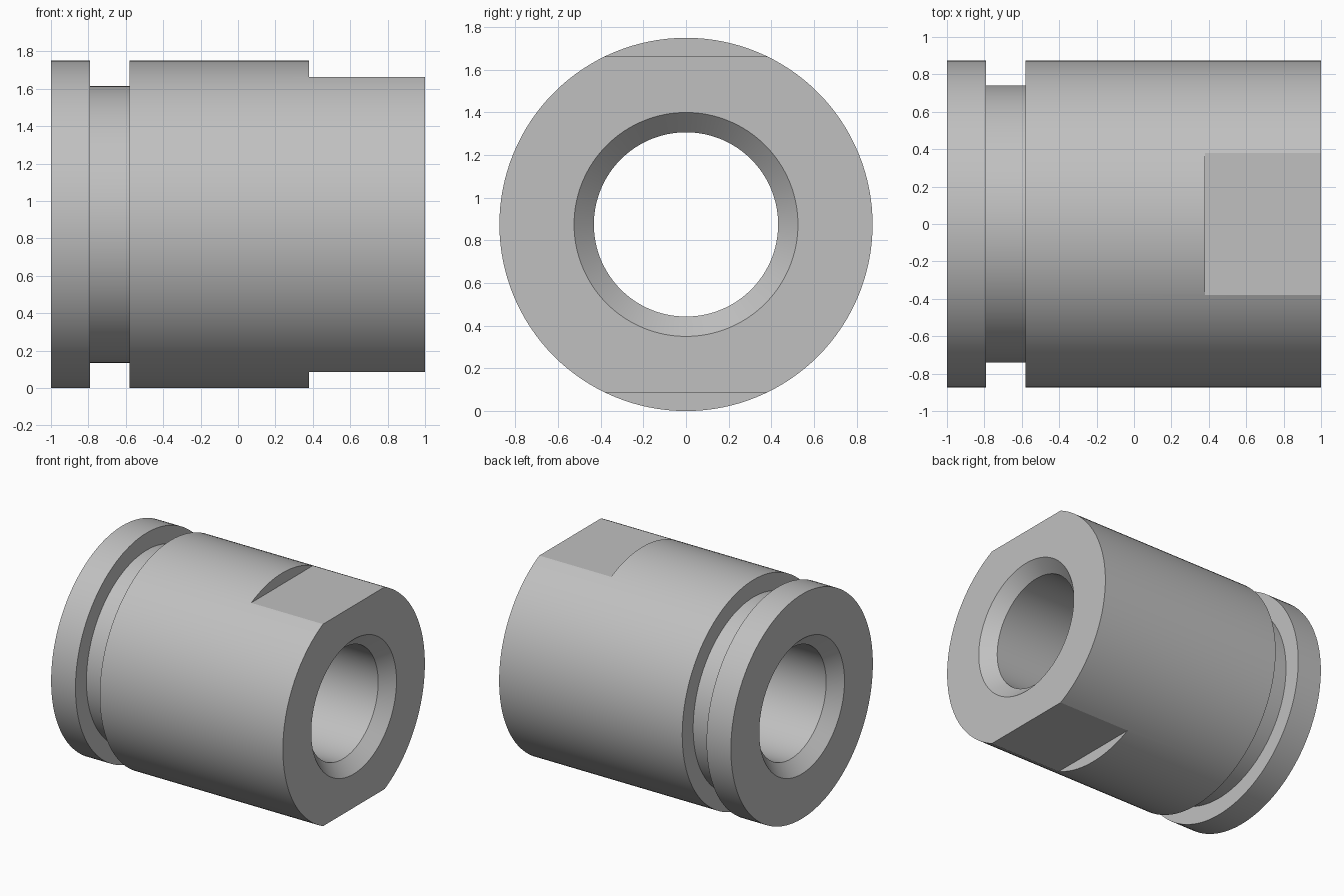
import bpy, bmesh, math
from mathutils import Matrix, Vector

if "Cube" in bpy.data.objects:
    bpy.data.objects.remove(bpy.data.objects["Cube"], do_unlink=True)

RADIUS, GROOVE, BORE, MOUTH = 0.875, 0.74, 0.432, 0.525
CHAMFER = MOUTH - BORE
FLAT = 0.788          # distance of each flat from the axis
FLAT_START = 0.38
SEGMENTS = 128

steel = bpy.data.materials.new("plain grey steel")
steel.use_nodes = True
colour = (0.53, 0.53, 0.53, 1)
steel.diffuse_color = colour
steel.node_tree.nodes["Principled BSDF"].inputs["Base Color"].default_value = colour

# Closed half section of the sleeve: (x, radius)
section = [
    (-1, MOUTH), (-1, RADIUS), (-0.79, RADIUS), (-0.79, GROOVE),
    (-0.58, GROOVE), (-0.58, RADIUS), (1, RADIUS), (1, MOUTH),
    (1 - CHAMFER, BORE), (CHAMFER - 1, BORE),
]

# Turn the section about the x axis
bm = bmesh.new()
verts = [bm.verts.new((x, 0, r)) for x, r in section]
edges = [bm.edges.new((a, b)) for a, b in zip(verts, verts[1:] + verts[:1])]
bmesh.ops.spin(bm, geom=verts + edges, cent=(0, 0, 0), axis=(1, 0, 0),
               angle=math.tau, steps=SEGMENTS, use_merge=True)
bmesh.ops.remove_doubles(bm, verts=bm.verts, dist=0.0001)
bmesh.ops.translate(bm, verts=bm.verts, vec=(0, 0, RADIUS))
bmesh.ops.recalc_face_normals(bm, faces=bm.faces)
mesh = bpy.data.meshes.new("grooved_sleeve")
bm.to_mesh(mesh)
bm.free()
sleeve = bpy.data.objects.new("grooved_sleeve", mesh)
mesh.materials.append(steel)
bpy.context.collection.objects.link(sleeve)
bpy.context.view_layer.objects.active = sleeve
sleeve.select_set(True)


def cut_flat(side):
    """Mill one spanner flat, above (1) or below (-1) the axis."""
    bm = bmesh.new()
    bmesh.ops.create_cube(bm, size=1, matrix=Matrix.Translation(
        (FLAT_START + 0.5, 0, RADIUS + side * (FLAT + 0.5)))
        @ Matrix.Diagonal(Vector((1, 2, 1, 1))))
    data = bpy.data.meshes.new("flat_cutter")
    bm.to_mesh(data)
    bm.free()
    data.materials.append(steel)
    cutter = bpy.data.objects.new("flat_cutter", data)
    cutter.hide_render = True
    bpy.context.collection.objects.link(cutter)
    mod = sleeve.modifiers.new("flat", "BOOLEAN")
    mod.operation, mod.solver, mod.object = "DIFFERENCE", "EXACT", cutter
    bpy.ops.object.modifier_apply(modifier=mod.name)
    bpy.data.objects.remove(cutter, do_unlink=True)


for side in (1, -1):
    cut_flat(side)

# Smooth the turned surfaces, keep machined edges crisp
bpy.ops.object.shade_smooth_by_angle(angle=math.radians(20))
